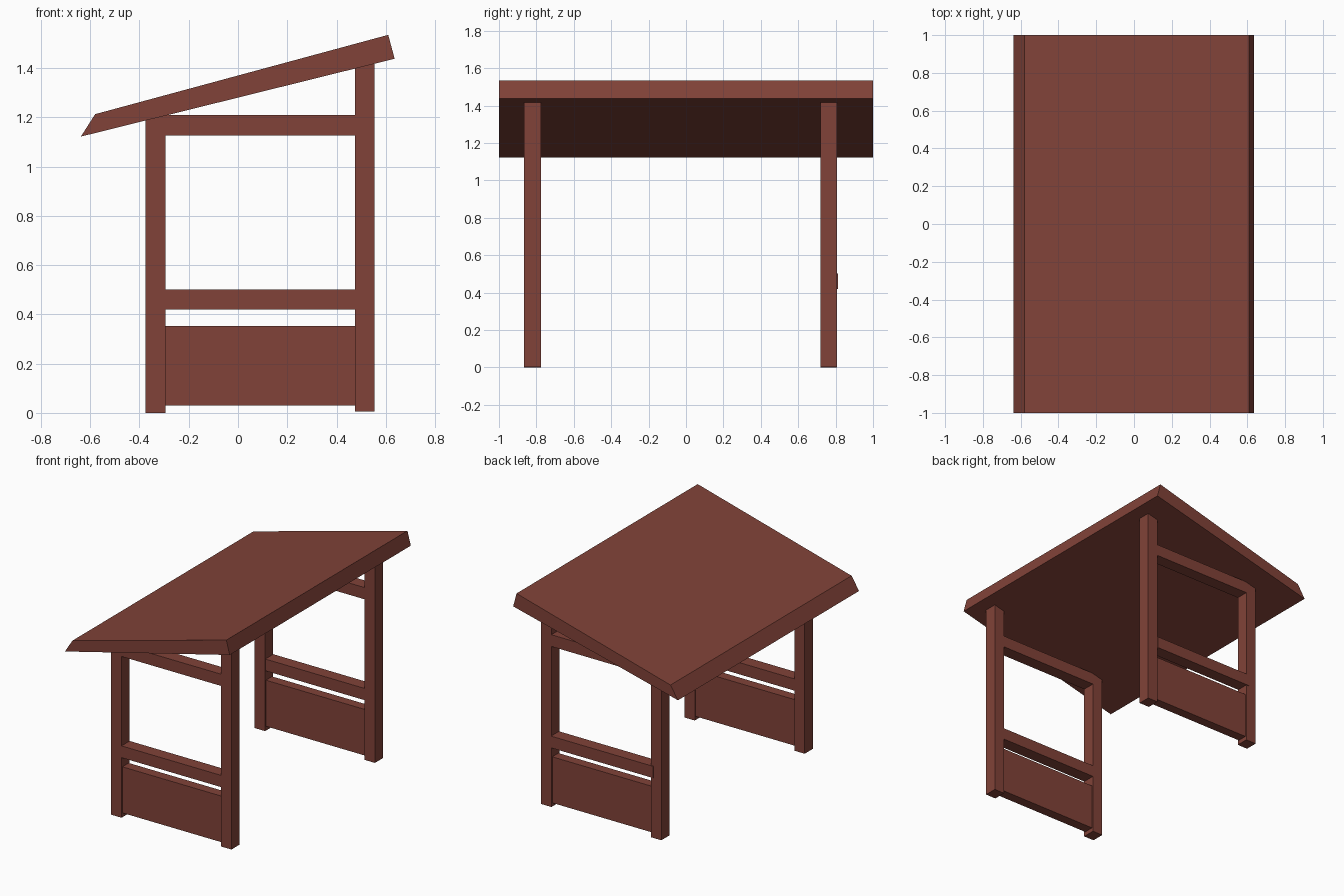
import bpy

if "Cube" in bpy.data.objects:
    bpy.data.objects.remove(bpy.data.objects["Cube"])

# Red-brown painted wood
wood = bpy.data.materials.new("red_wood")
wood.diffuse_color = (0.22, 0.055, 0.04, 1)
wood.use_nodes = True
wood.node_tree.nodes["Principled BSDF"].inputs["Base Color"].default_value = wood.diffuse_color


def prism(name, profile, y0, y1):
    """Extrude an x-z profile (counter-clockwise from the front) from y0 to y1."""
    n = len(profile)
    verts = [(x, y, z) for y in (y0, y1) for x, z in profile]
    faces = [tuple(range(n)), tuple(range(2 * n - 1, n - 1, -1))]
    faces += [(i, i + n, (i + 1) % n + n, (i + 1) % n) for i in range(n)]
    mesh = bpy.data.meshes.new(name)
    mesh.from_pydata(verts, [], faces)
    mesh.materials.append(wood)
    obj = bpy.data.objects.new(name, mesh)
    bpy.context.collection.objects.link(obj)
    return obj


def board(name, x0, x1, z0, z1, y0, y1):
    return prism(name, [(x0, z0), (x1, z0), (x1, z1), (x0, z1)], y0, y1)


def under(x):
    """Height of the roof underside."""
    return 1.122 + (x + 0.638) * (1.438 - 1.122) / 1.274


# Sloping roof slab with a bevelled low edge
prism("roof", [(-0.638, 1.122), (0.636, 1.438), (0.61, 1.535), (-0.58, 1.213)], -1, 1)

# Two side frames: posts cut to the roof slope, rails and a low panel
for side, y0, y1 in (("front", -0.865, -0.775), ("back", 0.72, 0.808)):
    for post, x0, x1, z0 in (("low", -0.375, -0.295, 0.0), ("high", 0.475, 0.555, 0.005)):
        prism(f"{side}_{post}_post",
              [(x0, z0), (x1, z0), (x1, under(x1)), (x0, under(x0))], y0, y1)
    board(f"{side}_top_rail", -0.295, 0.475, 1.127, 1.209, y0, y1)
    board(f"{side}_panel", -0.295, 0.475, 0.03, 0.352, y0 + 0.01, y1 - 0.01)

# Middle rails, the back one standing slightly proud of its post
board("front_middle_rail", -0.295, 0.475, 0.42, 0.502, -0.865, -0.775)
board("back_middle_rail", -0.315, 0.475, 0.42, 0.502, 0.724, 0.812)
